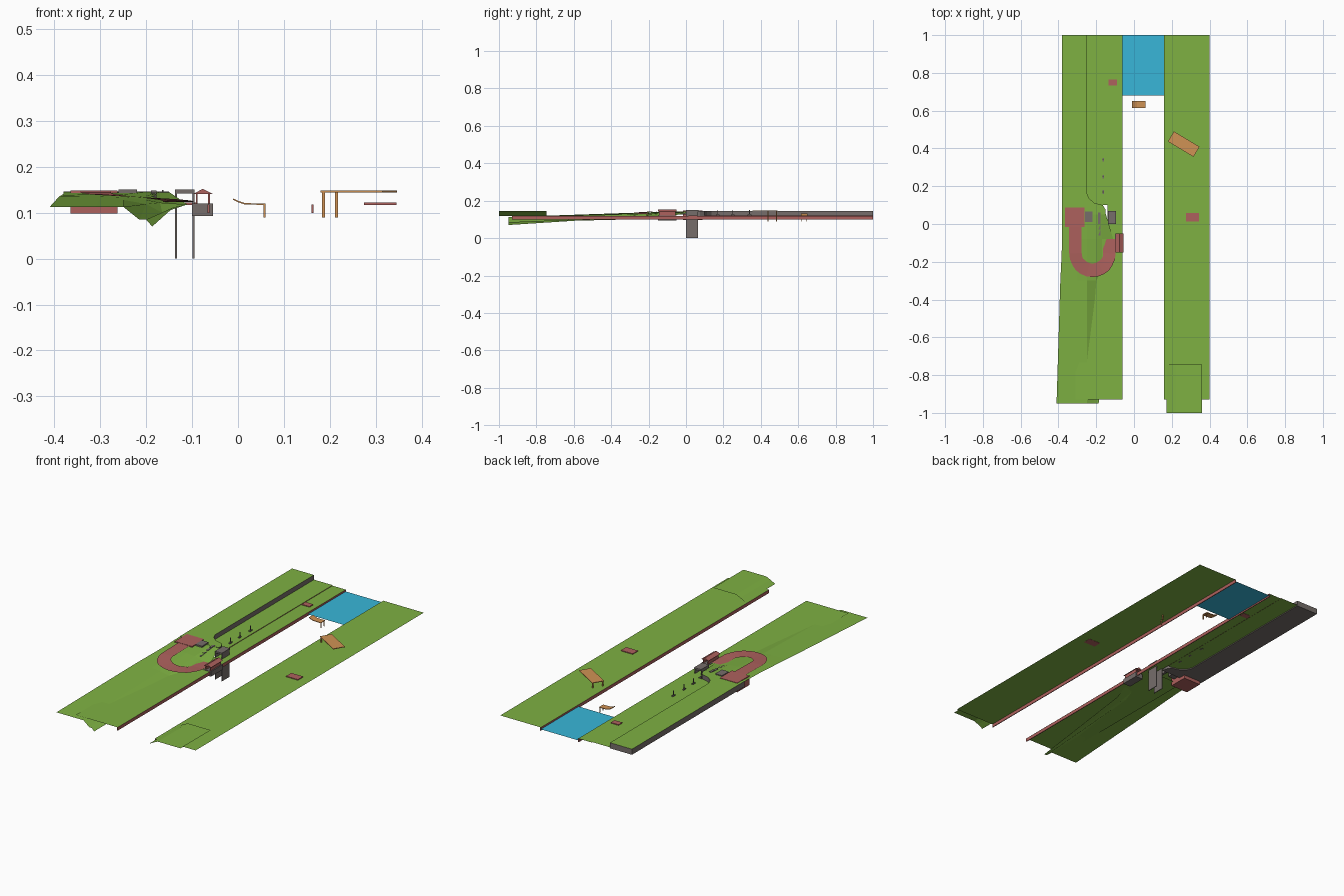
import bpy, bmesh, math
from mathutils import Vector

if "Cube" in bpy.data.objects:
    bpy.data.objects.remove(bpy.data.objects["Cube"])


def material(name, rgb):
    m = bpy.data.materials.new(name)
    m.diffuse_color = (*rgb, 1)
    m.use_nodes = True
    m.node_tree.nodes["Principled BSDF"].inputs["Base Color"].default_value = m.diffuse_color
    return m


GRASS = material("grass", (0.21, 0.44, 0.055))
WATER = material("water", (0.04, 0.47, 0.69))
BRICK = material("brick", (0.42, 0.12, 0.11))
WOOD = material("wood", (0.63, 0.29, 0.09))
STONE = material("stone", (0.18, 0.155, 0.145))


def make(name, verts, faces, *mats, recalc=False):
    me = bpy.data.meshes.new(name)
    me.from_pydata(verts, [], faces)
    for m in mats:
        me.materials.append(m)
    if recalc:
        bm = bmesh.new()
        bm.from_mesh(me)
        bmesh.ops.recalc_face_normals(bm, faces=bm.faces)
        bm.to_mesh(me)
        bm.free()
    ob = bpy.data.objects.new(name, me)
    bpy.context.collection.objects.link(ob)
    return ob


def loft(name, rows, mat):
    """Sheet through rows of equally many points."""
    n = len(rows[0])
    verts = [p for r in rows for p in r]
    faces = [(i * n + j, i * n + j + 1, i * n + n + j + 1, i * n + n + j)
             for i in range(len(rows) - 1) for j in range(n - 1)]
    return make(name, verts, faces, mat)


def strip(name, profile, y0, y1, mat):
    """Open xz profile extruded along y."""
    return loft(name, [[(x, y, z) for x, z in profile] for y in (y0, y1)], mat)


def prism(name, outline, z0, z1, side, top=None):
    """Counter-clockwise xy outline raised into a block."""
    n = len(outline)
    verts = [(x, y, z) for z in (z0, z1) for x, y in outline]
    faces = [tuple(range(n))[::-1], tuple(range(n, 2 * n))]
    faces += [(i, (i + 1) % n, n + (i + 1) % n, n + i) for i in range(n)]
    ob = make(name, verts, faces, side, top or side, recalc=True)
    ob.data.polygons[1].material_index = 1
    return ob


def box(name, x0, x1, y0, y1, z0, z1, mat):
    return prism(name, [(x0, y0), (x1, y0), (x1, y1), (x0, y1)], z0, z1, mat)


BANK = 0.118

# Flat banks and canal water
strip("right_bank", [(0.16, BANK), (0.40, BANK)], -0.93, 1, GRASS)
strip("left_bank_lower", [(-0.14, 0.118), (-0.062, 0.118)], 0.0, 1, GRASS)
strip("left_bank_path", [(-0.25, 0.121), (-0.14, 0.121)], 0.1, 1, GRASS)
strip("path_kerb", [(-0.14, 0.121), (-0.14, 0.117)], 0.1, 1, BRICK)
strip("left_bank_front", [(-0.31, BANK), (-0.062, BANK)], -0.93, 0.0, GRASS)
strip("water", [(-0.062, 0.108), (0.16, 0.108)], 0.68, 1, WATER)

# Brick canal walls
for side, x0, x1 in (("left", -0.066, -0.062), ("right", 0.16, 0.164)):
    box(side + "_canal_wall", x0, x1, -0.93, 1, 0.10, 0.1175, BRICK)

# Raised mound at the front of the right bank
strip("right_mound", [(0.172, 0.119), (0.20, 0.134), (0.225, 0.145), (0.36, 0.145)],
      -1, -0.745, GRASS)

# Upper terrace with stone retaining wall
prism("upper_terrace",
      [(-0.38, 0.05), (-0.15, 0.05), (-0.15, 0.075), (-0.165, 0.1), (-0.21, 0.112),
       (-0.238, 0.135), (-0.25, 0.165), (-0.25, 1), (-0.38, 1)],
      0.116, 0.146, STONE, GRASS)

# Sloping hillside with gully
stations = [
    (-0.95, [(-.41, .113), (-.31, .113), (-.25, .113), (-.215, .085), (-.20, .085), (-.187, .07)]),
    (-0.30, [(-.39, .135), (-.30, .132), (-.25, .128), (-.20, .119), (-.165, .10), (-.14, .112)]),
    (-0.20, [(-.385, .138), (-.30, .136), (-.25, .133), (-.20, .128), (-.17, .122), (-.11, .118)]),
    (-0.08, [(-.38, .141), (-.30, .141), (-.25, .140), (-.20, .137), (-.17, .127), (-.11, .118)]),
    (0.055, [(-.38, .145), (-.30, .145), (-.25, .145), (-.20, .145), (-.17, .145), (-.15, .145)]),
]
loft("hillside", [[(x, y, z) for x, z in prof] for y, prof in stations], GRASS)

# Brick plaza and U-shaped ramp running down to the bridge house
box("plaza", -0.365, -0.262, -0.015, 0.088, 0.098, 0.148, BRICK)
path = [Vector((-0.31, y)) for y in (0.0, -0.08)]
path += [Vector((-0.22 - 0.09 * math.cos(a), -0.155 - 0.09 * math.sin(a)))
         for a in (math.pi * k / 12 for k in range(13))]
path.append(Vector((-0.13, -0.08)))
rows = []
for i, p in enumerate(path):
    t = (path[min(i + 1, len(path) - 1)] - path[max(i - 1, 0)]).normalized()
    side = Vector((-t.y, t.x)) * (0.033 if i < 5 or i > 11 else 0.036)
    z = 0.147 - 0.024 * i / (len(path) - 1)
    rows.append([(*(p - side), z), (*(p + side), z)])
loft("ramp", rows, BRICK).data.flip_normals()
for poly in bpy.data.objects["ramp"].data.polygons:
    if poly.normal.z < 0:
        poly.flip()
strip("ramp_landing", [(-0.15, 0.1235), (-0.10, 0.121)], -0.14, -0.08, BRICK)

# Bridge house: stone base, brick side walls, gable roof
box("house_base", -0.10, -0.055, -0.15, -0.05, 0.093, 0.12, STONE)
for side, x in (("left", -0.092), ("right", -0.065)):
    box(side + "_house_wall", x, x + 0.004, -0.145, -0.055, 0.12, 0.142, BRICK)
roof = [(-0.098, 0.141), (-0.055, 0.141), (-0.0765, 0.152)]
make("house_roof", [(x, y, z) for y in (-0.15, -0.05) for x, z in roof],
     [(0, 1, 2), (5, 4, 3), (0, 3, 4, 1), (1, 4, 5, 2), (2, 5, 3, 0)], BRICK, recalc=True)

# Tall lock frame reaching the ground
for side, x in (("left", -0.137), ("right", -0.099)):
    box(side + "_frame_wall", x, x + 0.004, 0.0, 0.065, 0, 0.145, STONE)
box("frame_roof", -0.137, -0.095, 0.0, 0.068, 0.142, 0.151, STONE)
box("terrace_block", -0.26, -0.22, 0.01, 0.066, 0.125, 0.151, STONE)

# Stone steps beside the terrace
for k in range(4):
    box(f"step_{k}", -0.19, -0.178, -0.06 + 0.03 * k, -0.03 + 0.03 * k,
        0.125, 0.136 + 0.004 * k, STONE)

# Posts along the path
for y in (0.17, 0.25, 0.34):
    box("path_post", -0.166, -0.162, y - 0.002, y + 0.002, 0.12, 0.150, STONE)
    box("post_arm", -0.168, -0.160, y - 0.010, y + 0.010, 0.120, 0.126, STONE)

# Brick pads
box("right_pad", 0.275, 0.345, 0.014, 0.058, 0.117, 0.122, BRICK)
box("left_pad", -0.136, -0.09, 0.733, 0.765, 0.117, 0.122, BRICK)

# Angled wooden jetty with two legs
ang = math.radians(-31)
u = Vector((math.cos(ang), math.sin(ang)))
v = Vector((-u.y, u.x))
c = Vector((0.263, 0.423))
hl, hw = 0.079, 0.031
prism("jetty_deck", [c - u * hl - v * hw, c + u * hl - v * hw,
                     c + u * hl + v * hw, c - u * hl + v * hw], 0.1445, 0.148, WOOD)
for s in (-1, 1):
    p = c - u * (hl - 0.006) + v * s * (hw - 0.004)
    box("jetty_leg", p.x - 0.003, p.x + 0.003, p.y - 0.003, p.y + 0.003, 0.09, 0.146, WOOD)

# Small wooden slipway on the water's edge
slip = [(-0.01, 0.131), (0.0, 0.126), (0.015, 0.121), (0.06, 0.120)]
ob = strip("slipway_deck", slip, 0.615, 0.65, WOOD)
ob.modifiers.new("thickness", "SOLIDIFY").thickness = 0.003
for y in (0.617, 0.644):
    box("slipway_leg", 0.056, 0.06, y, y + 0.004, 0.09, 0.119, WOOD)
